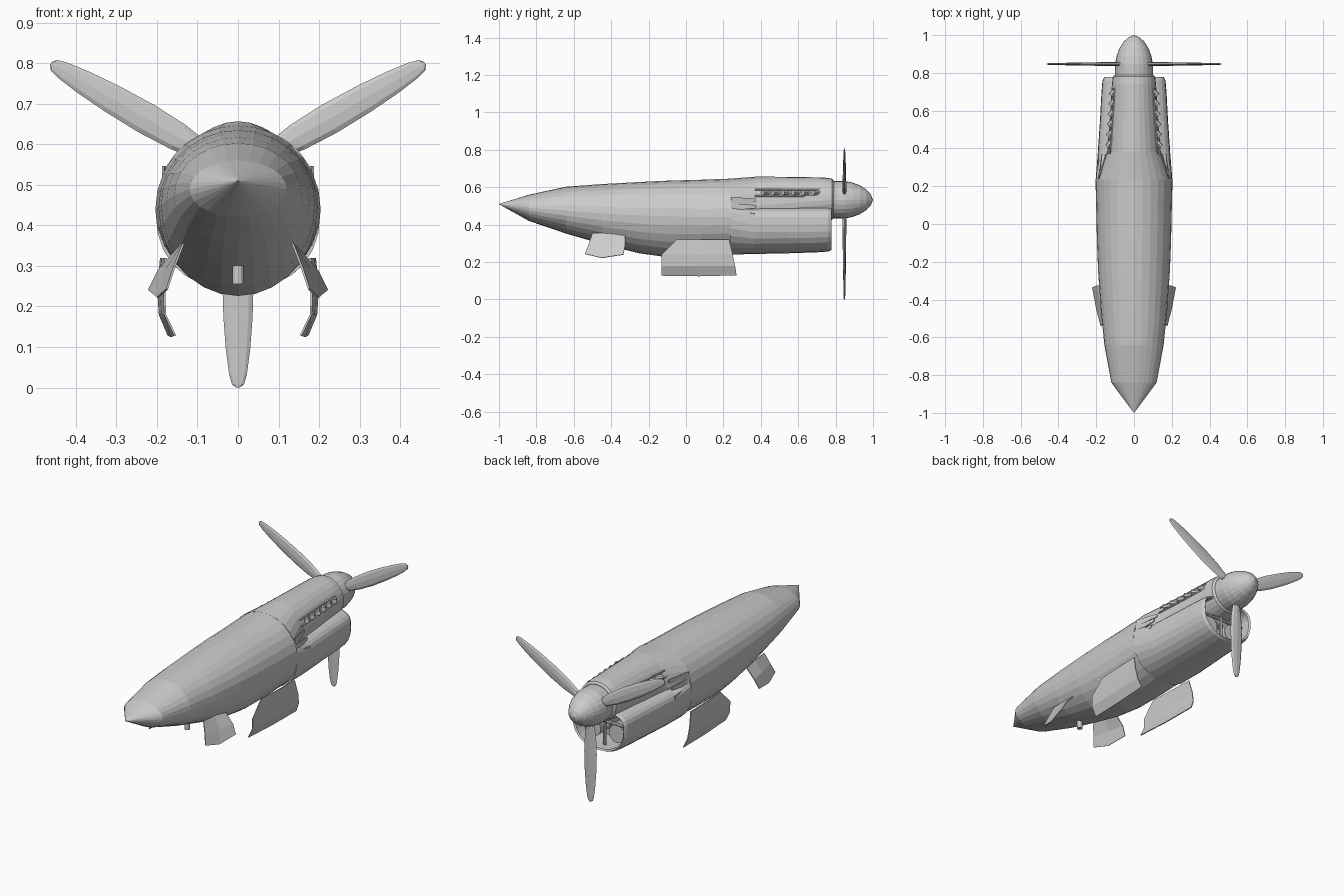
import bpy, bmesh, math
from mathutils import Vector, Matrix

if "Cube" in bpy.data.objects:
    bpy.data.objects.remove(bpy.data.objects["Cube"])


def finish(name, bm):
    bmesh.ops.remove_doubles(bm, verts=bm.verts, dist=1e-5)
    bmesh.ops.recalc_face_normals(bm, faces=bm.faces)
    me = bpy.data.meshes.new(name)
    bm.to_mesh(me)
    bm.free()
    ob = bpy.data.objects.new(name, me)
    bpy.context.collection.objects.link(ob)
    return ob


def loft(name, rings, cap_start=True, cap_end=True):
    bm = bmesh.new()
    rows = [[bm.verts.new(p) for p in r] for r in rings]
    n = len(rows[0])
    for a, b in zip(rows, rows[1:]):
        for i in range(n):
            j = (i + 1) % n
            bm.faces.new((a[i], a[j], b[j], b[i]))
    if cap_start:
        bm.faces.new(rows[0])
    if cap_end:
        bm.faces.new(rows[-1])
    return finish(name, bm)


def section(y, top, bottom, hw, wide, n=28):
    """Egg-shaped ring: upper and lower half ellipses meeting at height wide."""
    pts = []
    for i in range(n):
        a = 2 * math.pi * i / n
        h = top - wide if math.sin(a) > 0 else wide - bottom
        pts.append((hw * math.cos(a), y, wide + h * math.sin(a)))
    return pts


def mirrored(ob):
    m = ob.modifiers.new("mirror", 'MIRROR')
    m.use_axis[0] = True
    m.use_bisect_axis[0] = False
    m.use_mirror_merge = False
    return ob


def sheet(name, rows, thick=0.005):
    bm = bmesh.new()
    vs = [[bm.verts.new(p) for p in r] for r in rows]
    for a, b in zip(vs, vs[1:]):
        for i in range(len(a) - 1):
            bm.faces.new((a[i], a[i + 1], b[i + 1], b[i]))
    ob = finish(name, bm)
    s = ob.modifiers.new("thickness", 'SOLIDIFY')
    s.thickness = thick
    s.offset = 0
    return mirrored(ob)


def tube(bm, p0, p1, r, seg=10):
    p0, p1 = Vector(p0), Vector(p1)
    d = p1 - p0
    mat = Matrix.Translation((p0 + p1) / 2) @ d.to_track_quat('Z', 'Y').to_matrix().to_4x4()
    bmesh.ops.create_cone(bm, cap_ends=True, segments=seg, radius1=r, radius2=r,
                          depth=d.length, matrix=mat)


# Main body, from tail point to the step behind the engine
body = [(-1.0, .5105, .5095, .0005, .51), (-.84, .56, .42, .12, .49),
        (-.64, .603, .352, .157, .475), (-.45, .617, .297, .176, .46),
        (-.25, .628, .247, .19, .45), (-.1, .635, .226, .196, .445),
        (.08, .64, .23, .2, .44), (.24, .646, .24, .204, .44)]
loft("fuselage", [section(*s) for s in body])

# Narrower upper engine cowling
cowl = [(.235, .646, .3, .196, .47), (.38, .657, .36, .142, .5),
        (.6, .655, .4, .125, .52), (.74, .652, .42, .117, .53),
        (.78, .646, .425, .112, .535), (.79, .636, .435, .1, .535)]
loft("engine_cowling", [section(*s) for s in cowl])

# Chin air scoop, hollow at the front
scoop = [(.235, .52, .24, .203, .43), (.36, .495, .243, .193, .4),
         (.55, .495, .247, .18, .4), (.7, .495, .252, .172, .4),
         (.76, .494, .256, .167, .4), (.778, .49, .264, .158, .4),
         (.77, .484, .271, .15, .4), (.62, .484, .272, .15, .4)]


def box_section(y, top, bottom, hw, wide, n=28):
    """Like section, with squarer shoulders on top."""
    pts = []
    for i in range(n):
        a = 2 * math.pi * i / n
        c, s = math.cos(a), math.sin(a)
        e = .55 if s > 0 else .9
        x = hw * math.copysign(abs(c) ** e, c)
        h = top - wide if s > 0 else wide - bottom
        pts.append((x, y, wide + h * math.copysign(abs(s) ** e, s)))
    return pts


loft("chin_scoop", [box_section(*s) for s in scoop])

# Fairings that taper the body step into the cowling
for k, z in enumerate((.535, .5, .455)):
    sheet(f"step_fairing_{k}", [[(.185, .24, z + .012), (.185, .24, z - .025)],
                                [(.15 + .02 * k, .37, z + .005), (.15 + .02 * k, .37, z - .012)]])

# Radiators and divider inside the scoop
bm = bmesh.new()
for x, z, r in ((-.075, .35, .05), (.075, .35, .05), (0, .405, .035)):
    tube(bm, (x, .61, z), (x, .72, z), r, 14)
tube(bm, (0, .72, .27), (0, .72, .44), .009, 8)
tube(bm, (-.14, .72, .405), (.14, .72, .405), .009, 8)
finish("radiators", bm)

# Spinner
spin = [(.78, .1), (.85, .1), (.89, .092), (.93, .077), (.965, .055), (.988, .03), (1.0, .0005)]
loft("spinner", [section(y, .533 + r, .533 - r, r, .533, 24) for y, r in spin])

# Three propeller blades
blade = [(.06, .016, .012), (.11, .026, .011), (.17, .035, .010), (.26, .039, .009),
         (.36, .036, .008), (.44, .030, .006), (.5, .022, .005), (.525, .015, .004),
         (.533, .004, .003)]
for k in range(3):
    rot = Matrix.Rotation(math.radians(120 * k), 4, 'Y')
    rings = []
    for r, w, t in blade:
        rings.append([Vector((0, .847, .533)) + rot @ Vector((
            w * math.cos(i * math.pi / 4), t * math.sin(i * math.pi / 4), -r)) for i in range(8)])
    loft(f"propeller_blade_{k + 1}", rings)

# Exhaust stubs, six each side, with a surround plate
bm = bmesh.new()
for i in range(6):
    y = .43 + .054 * i
    x = .132 - .07 * (y - .4)
    tube(bm, (x - .025, y + .025, .57), (x + .012, y - .02, .571), .014, 8)
mirrored(finish("exhaust_stubs", bm))
for z in (.553, .588):
    bm = bmesh.new()
    dx = 0 if z < .57 else -.009
    tube(bm, (.137 + dx, .37, z), (.112 + dx, .72, z), .005, 6)
    mirrored(finish("exhaust_rim", bm))

# Curved main panels hanging under the body
sheet("lower_panel", [[(.178, -.05, .32), (.186, .09, .32), (.19, .23, .32)],
                      [(.182, -.13, .24), (.19, .07, .24), (.197, .25, .24)],
                      [(.18, -.13, .18), (.187, .07, .18), (.193, .262, .18)],
                      [(.155, -.13, .128), (.164, .07, .125), (.172, .27, .13)]])

# Small flared doors near the tail
sheet("tail_door", [[(.135, -.5, .355), (.14, -.41, .352), (.15, -.325, .34)],
                    [(.158, -.52, .295), (.178, -.42, .29), (.195, -.325, .29)],
                    [(.175, -.54, .243), (.198, -.45, .222), (.22, -.335, .24)]])

# Tail peg
bm = bmesh.new()
tube(bm, (0, -.45, .255), (0, -.45, .33), .014, 12)
finish("tail_peg", bm)
